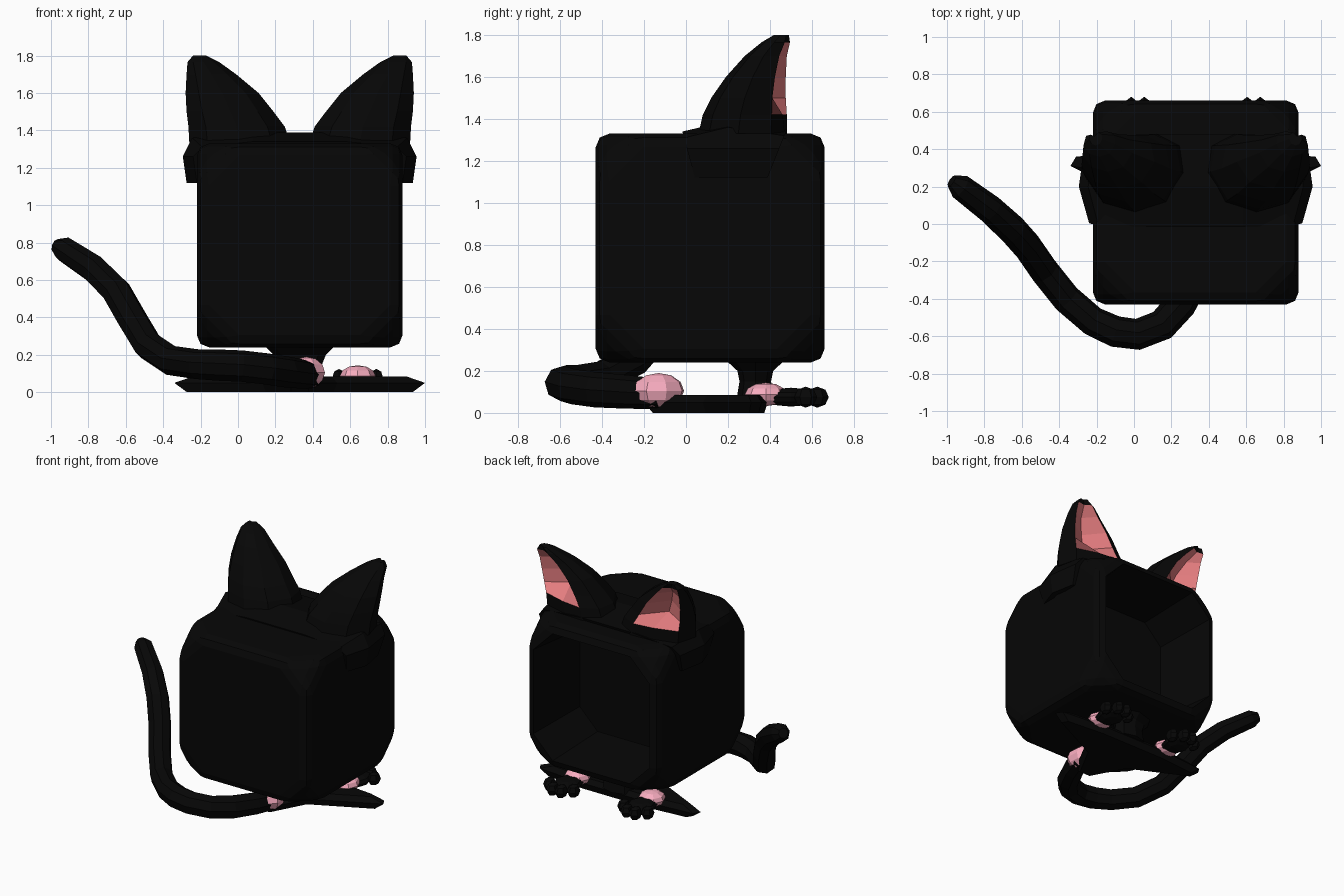
import bpy, bmesh
from math import cos, sin, pi, radians
from mathutils import Matrix, Vector

if "Cube" in bpy.data.objects:
    bpy.data.objects.remove(bpy.data.objects["Cube"])

CX = 0.33  # symmetry plane of the pod


def material(name, rgb):
    m = bpy.data.materials.new(name)
    m.diffuse_color = (*rgb, 1)
    m.use_nodes = True
    m.node_tree.nodes["Principled BSDF"].inputs["Base Color"].default_value = m.diffuse_color
    return m


BLACK = material("black", (0.002, 0.002, 0.002))
PINK = material("pink", (0.95, 0.42, 0.53))
SALMON = material("salmon", (0.8, 0.21, 0.22))


def finish(name, bm, *mats):
    bmesh.ops.recalc_face_normals(bm, faces=bm.faces)
    me = bpy.data.meshes.new(name)
    bm.to_mesh(me)
    bm.free()
    for m in mats:
        me.materials.append(m)
    ob = bpy.data.objects.new(name, me)
    bpy.context.collection.objects.link(ob)
    return ob


def loft(rings, inner=None):
    """Skin closed rings; inner(level, side) marks faces for slot 1."""
    bm = bmesh.new()
    vs = [[bm.verts.new(p) for p in r] for r in rings]
    n = len(rings[0])
    for k in range(len(vs) - 1):
        for i in range(n):
            j = (i + 1) % n
            f = bm.faces.new((vs[k][i], vs[k][j], vs[k + 1][j], vs[k + 1][i]))
            if inner and inner(k, i):
                f.material_index = 1
    bm.faces.new(vs[0])
    bm.faces.new(vs[-1])
    return bm


def blob(name, loc, radii, mat, turn=0, seg=8, rings=6):
    bm = bmesh.new()
    m = (Matrix.Translation(loc) @ Matrix.Rotation(radians(turn), 4, 'Z')
         @ Matrix.Diagonal((*radii, 1)))
    bmesh.ops.create_uvsphere(bm, u_segments=seg, v_segments=rings, radius=1, matrix=m)
    return finish(name, bm, mat)


# Hollow pod: cube with clipped corners, softened edges and an opening at the back
bm = bmesh.new()
bmesh.ops.create_cube(bm, size=1, matrix=Matrix.Translation((CX, 0.115, 0.785))
                      @ Matrix.Diagonal((1.10, 1.09, 1.09, 1)))
bmesh.ops.bevel(bm, geom=bm.verts[:], offset=0.2, segments=1, affect='VERTICES')
bmesh.ops.bevel(bm, geom=bm.edges[:], offset=0.065, segments=2, profile=0.5,
                affect='EDGES', clamp_overlap=True)
bm.normal_update()
back = max((f for f in bm.faces if f.normal.y > 0.99), key=lambda f: f.calc_area())
new = bmesh.ops.extrude_discrete_faces(bm, faces=[back])["faces"][0]
centre = new.calc_center_median()
for v in new.verts:
    v.co = centre + (v.co - centre) * 0.92 + Vector((0, -0.5, 0))
finish("pod", bm, BLACK)


# Band wrapped over the top of the pod
def band_ring(y, hw, top, low, squeeze=0):
    half = [(hw - 0.06, low), (hw - 0.02, low), (hw, 1.26), (hw - 0.05, top - 0.03), (0.25, top)]
    inner = [(0.53, low + 0.02), (0.52, 1.30)]
    outline = (half + [(-x, z) for x, z in reversed(half)]
               + [(-x, z) for x, z in inner] + [(x, z) for x, z in reversed(inner)])
    # the lower ends are narrower front to back than the top
    return [(CX + x, y + squeeze * (1.35 - z), z) for x, z in outline]


finish("head_band", loft([band_ring(-0.02, 0.57, 1.34, 1.12, 0.27),
                          band_ring(0.2, 0.625, 1.39, 1.12),
                          band_ring(0.48, 0.59, 1.35, 1.12, -0.4)]), BLACK)

# Ears: lofted cones with a pink groove facing backwards
SECTION = [(0.0, 0.45), (0.18, 0.12), (0.5, 0), (0.82, 0.12), (1, 0.5), (0.95, 0.85), (0.72, 1.0)]
LEVELS = [  # z, outer x, inner x, front y, back y, groove depth
    (1.33, -0.26, 0.28, 0.06, 0.48, -0.01),
    (1.42, -0.265, 0.25, 0.08, 0.48, 0.0),
    (1.50, -0.275, 0.19, 0.12, 0.475, 0.14),
    (1.60, -0.28, 0.11, 0.19, 0.475, 0.12),
    (1.70, -0.275, -0.01, 0.28, 0.48, 0.07),
    (1.765, -0.27, -0.1, 0.36, 0.495, 0.01),
    (1.80, -0.24, -0.17, 0.42, 0.49, 0.0)]
for side, label in ((1, "left"), (-1, "right")):
    rings = []
    for z, xo, xi, yf, yb, deep in LEVELS:
        ring = [(xo + (xi - xo) * u, yf + (yb - yf) * v) for u, v in SECTION]
        ring += [(xo + (xi - xo) * 0.42, yb - 0.02 - deep),
                 (xo + (xi - xo) * 0.08, yf + (yb - yf) * 0.82)]
        rings.append([(CX + side * (x - CX), y, z) for x, y in ring])
    ear = loft(rings, lambda k, i: 1 <= k <= 4 and i in (6, 7))
    finish("ear_" + label, ear, BLACK, SALMON)

# Neck between base and pod
finish("neck", loft([[(CX + rx * cos(a * pi / 4), 0.33 + ry * sin(a * pi / 4), z) for a in range(8)]
                     for z, rx, ry in ((0.06, 0.13, 0.09), (0.15, 0.12, 0.075),
                                       (0.2, 0.14, 0.085), (0.26, 0.2, 0.15))]), BLACK)

# Flat base plate with pointed side arms and a narrow front arm
half = [(0.05, -0.2), (0.2, 0.08), (0.67, 0.31), (0.64, 0.36), (0.3, 0.39)]
plate = half + [(-x, y) for x, y in reversed(half)]
finish("base_plate", loft([[(CX + x * s, 0.22 + (y - 0.22) * s, z) for x, y in plate]
                           for z, s in ((0, 0.9), (0.05, 1), (0.085, 0.85))]), BLACK)

# Paws with toes and pink cuffs
for side, label in ((-1, "left"), (1, "right")):
    x = CX + side * 0.31
    blob("paw_" + label, (x, 0.5, 0.075), (0.1, 0.13, 0.045), BLACK)
    blob("paw_cuff_" + label, (x, 0.38, 0.088), (0.095, 0.1, 0.056), PINK)
    for i, (dx, y) in enumerate(((-0.1, 0.57), (-0.035, 0.625), (0.035, 0.625), (0.1, 0.57))):
        blob(f"toe_{label}_{i}", (x + dx, y, 0.075), (0.042, 0.055, 0.05), BLACK, seg=6, rings=4)

# Tail curling round from the front of the base
PATH = [(0.39, -0.12, 0.09, 0.9), (0.33, -0.28, 0.10, 1), (0.25, -0.43, 0.11, 1.05),
        (0.15, -0.54, 0.125, 1.05), (0.02, -0.59, 0.14, 1.05), (-0.1, -0.575, 0.145, 1.05),
        (-0.22, -0.52, 0.15, 1), (-0.36, -0.4, 0.17, 1),
        (-0.48, -0.25, 0.25, 1), (-0.57, -0.12, 0.4, 1), (-0.65, -0.03, 0.54, 1),
        (-0.77, 0.08, 0.66, 0.95), (-0.93, 0.2, 0.765, 0.85), (-0.975, 0.23, 0.785, 0.45)]
cu = bpy.data.curves.new("tail", 'CURVE')
cu.dimensions = '3D'
cu.bevel_depth = 0.08
cu.bevel_resolution = 2
cu.use_fill_caps = True
sp = cu.splines.new('POLY')
sp.points.add(len(PATH) - 1)
for p, (x, y, z, r) in zip(sp.points, PATH):
    p.co = (x, y, z, 1)
    p.radius = r
sp.use_smooth = False
cu.materials.append(BLACK)
bpy.context.collection.objects.link(bpy.data.objects.new("tail", cu))
blob("tail_cuff", (0.365, -0.13, 0.105), (0.1, 0.13, 0.085), PINK, turn=22)
